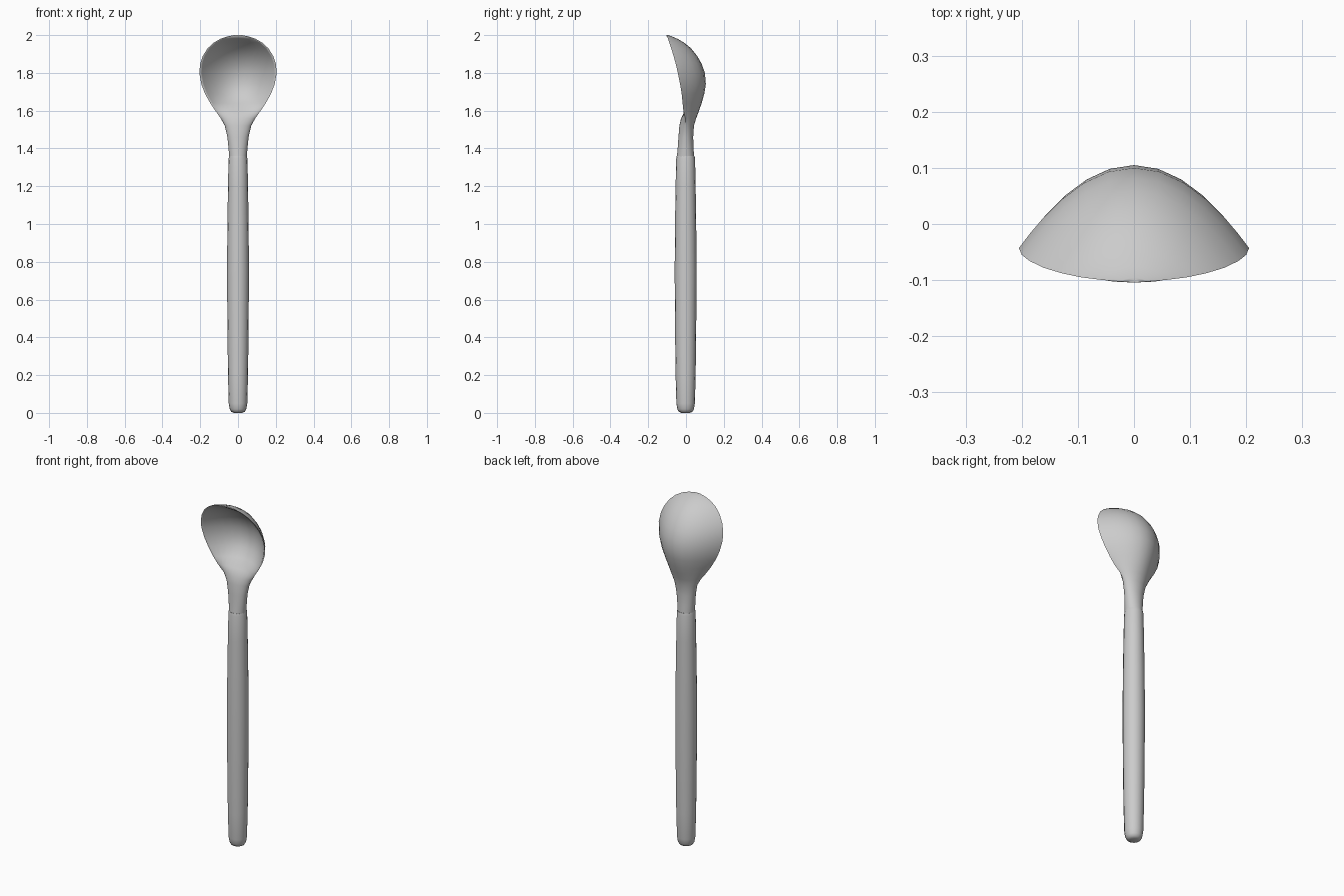
import bpy, bmesh
from math import sin, cos, pi, radians


def loft(name, rings, angle):
    """Skin closed rings of equal point count, capping both ends."""
    bm = bmesh.new()
    loops = [[bm.verts.new(p) for p in ring] for ring in rings]
    n = len(loops[0])
    for a, b in zip(loops, loops[1:]):
        for i in range(n):
            j = (i + 1) % n
            bm.faces.new((a[i], a[j], b[j], b[i]))
    bm.faces.new(loops[0][::-1])
    bm.faces.new(loops[-1])
    bmesh.ops.remove_doubles(bm, verts=bm.verts, dist=0.0004)
    bmesh.ops.recalc_face_normals(bm, faces=bm.faces)
    mesh = bpy.data.meshes.new(name)
    bm.to_mesh(mesh)
    bm.free()
    ob = bpy.data.objects.new(name, mesh)
    bpy.context.collection.objects.link(ob)
    bpy.ops.object.select_all(action='DESELECT')
    ob.select_set(True)
    bpy.context.view_layer.objects.active = ob
    bpy.ops.object.shade_smooth_by_angle(angle=radians(angle))
    return ob


# Handle: gently swelling round bar with a rounded foot (z, radius)
profile = [(0, 0.022), (0.006, 0.036), (0.02, 0.044), (0.05, 0.049),
           (0.2, 0.053), (0.45, 0.056), (0.75, 0.058), (1.0, 0.056),
           (1.2, 0.053), (1.345, 0.050), (1.36, 0.047)]
loft("handle", [[(r * cos(2 * pi * i / 16), r * sin(2 * pi * i / 16) - 0.002, z)
                 for i in range(16)] for z, r in profile], 50)

# Neck and bowl: z, half width, rim y, back y, front/inner y, curve power, rim inset
stations = [
    (1.350, 0.046, -0.003, 0.043, -0.049, 1.0, 0),
    (1.400, 0.050, -0.003, 0.040, -0.044, 1.0, 0),
    (1.460, 0.056, -0.002, 0.038, -0.040, 1.0, 0),
    (1.520, 0.070, 0.000, 0.042, -0.035, 1.1, 0),
    (1.560, 0.092, -0.003, 0.054, -0.026, 1.3, 0.003),
    (1.600, 0.120, -0.014, 0.069, -0.004, 1.6, 0.006),
    (1.640, 0.147, -0.018, 0.083, 0.045, 1.9, 0.008),
    (1.690, 0.175, -0.023, 0.097, 0.079, 2.0, 0.008),
    (1.740, 0.194, -0.031, 0.105, 0.092, 2.0, 0.008),
    (1.800, 0.205, -0.043, 0.100, 0.087, 2.0, 0.008),
    (1.850, 0.200, -0.055, 0.082, 0.067, 2.0, 0.008),
    (1.890, 0.186, -0.066, 0.059, 0.040, 2.0, 0.008),
    (1.930, 0.161, -0.078, 0.027, 0.000, 2.0, 0.009),
    (1.960, 0.128, -0.088, -0.010, -0.048, 1.9, 0.010),
    (1.980, 0.094, -0.095, -0.044, -0.084, 1.7, 0.010),
    (1.993, 0.055, -0.100, -0.075, -0.104, 1.4, 0.004),
    (2.000, 0.020, -0.102, -0.096, -0.104, 1.0, 0),
]
N = 14
rings = []
for z, w, rim, back, inner, p, inset in stations:
    arc = [(cos(pi * i / N), max(0, sin(pi * i / N)) ** p) for i in range(N + 1)]
    outer = [(w * c, rim + (back - rim) * s, z) for c, s in arc]
    front = [((w - inset) * c, rim + (inner - rim) * s, z) for c, s in arc]
    rings.append(outer + front[::-1])
loft("bowl_and_neck", rings, 60)
